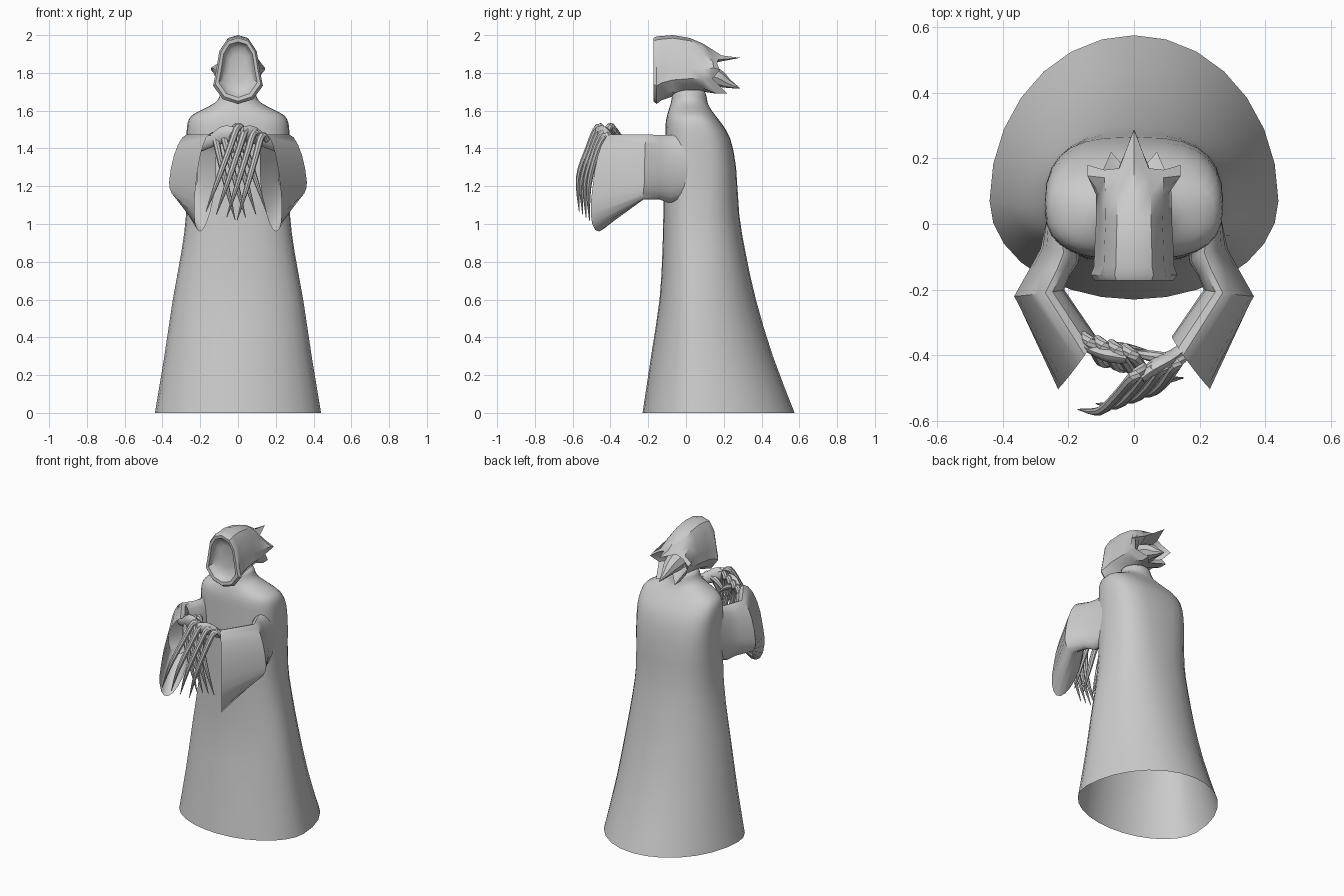
import bpy, bmesh, math
from mathutils import Vector as V

if "Cube" in bpy.data.objects:
    bpy.data.objects.remove(bpy.data.objects["Cube"])


def loft(name, rings, cap0=False, cap1=False, angle=40):
    """Skin a list of equal-length closed rings."""
    bm = bmesh.new()
    vs = [[bm.verts.new(p) for p in r] for r in rings]
    n = len(vs[0])
    for a, b in zip(vs, vs[1:]):
        for i in range(n):
            j = (i + 1) % n
            bm.faces.new((a[i], a[j], b[j], b[i]))
    if cap0:
        bm.faces.new(vs[0])
    if cap1:
        bm.faces.new(vs[-1])
    bmesh.ops.recalc_face_normals(bm, faces=bm.faces)
    me = bpy.data.meshes.new(name)
    bm.to_mesh(me)
    bm.free()
    ob = bpy.data.objects.new(name, me)
    bpy.context.collection.objects.link(ob)
    bpy.ops.object.select_all(action='DESELECT')
    ob.select_set(True)
    bpy.context.view_layer.objects.active = ob
    bpy.ops.object.shade_smooth_by_angle(angle=math.radians(angle))
    return ob


def spline(keys, steps):
    """Catmull-Rom interpolation through tuples of numbers."""
    out = []
    for k in range(len(keys) - 1):
        p = [V(keys[max(0, min(len(keys) - 1, k + d))]) for d in (-1, 0, 1, 2)]
        for s in range(steps):
            t = s / steps
            out.append(0.5 * (2 * p[1] + (p[2] - p[0]) * t
                              + (2 * p[0] - 5 * p[1] + 4 * p[2] - p[3]) * t * t
                              + (3 * p[1] - p[0] - 3 * p[2] + p[3]) * t ** 3))
    return out + [V(keys[-1])]


def tube(name, keys, sides=8, flat=1.0):
    """Tapered limb through (x, y, z, radius) keys."""
    pts = spline(keys, 4)
    rings = []
    for i, p in enumerate(pts):
        t = (pts[min(i + 1, len(pts) - 1)] - pts[max(i - 1, 0)]).xyz.normalized()
        side = t.cross(V((0, 1, 0))).normalized()
        dep = t.cross(side)
        rings.append([p.xyz + p.w * (side * math.cos(a) + dep * flat * math.sin(a))
                      for a in (2 * math.pi * k / sides for k in range(sides))])
    return loft(name, rings, True, True)


def sgnpow(c, e):
    return math.copysign(abs(c) ** e, c)


# Robe: z, half width, front y, back y, y of widest point, squareness
robe = [(0, .44, -.23, .575, .07, 2), (.3, .39, -.185, .46, .06, 2),
        (.6, .345, -.14, .37, .05, 2.1), (.85, .30, -.125, .315, .05, 2.3),
        (1.05, .275, -.12, .282, .05, 2.5), (1.3, .27, -.115, .265, .06, 2.8),
        (1.45, .272, -.11, .235, .06, 2.8), (1.53, .268, -.108, .19, .05, 2.7),
        (1.575, .245, -.10, .155, .04, 2.5), (1.61, .18, -.09, .13, .03, 2.2),
        (1.64, .125, -.08, .115, .02, 2), (1.67, .10, -.075, .11, .015, 2),
        (1.70, .09, -.07, .10, .015, 2), (1.71, .07, -.05, .08, .015, 2)]
rings = []
for z, w, f, b, m, e in spline(robe, 2):
    ring = []
    for k in range(28):
        a = 2 * math.pi * k / 28
        c, s = sgnpow(math.cos(a), 2 / e), sgnpow(math.sin(a), 2 / e)
        ring.append((w * c, m + s * ((b - m) if s > 0 else (m - f)), z))
    rings.append(ring)
loft("robe", rings, cap1=True)


def mirror_half(half):
    """Close a half outline that starts and ends on x = 0."""
    return half + [(-x, y, z) for x, y, z in half[-2:0:-1]]


# Hood: rounded outline lofted backwards, ragged at the rear
outline = [(0, 1), (.45, .95), (.75, .78), (.9, .45), (1, .27), (.6, .07), (0, 0)]


def hood_ring(y, top, bottom, w):
    return mirror_half([(u * w, y, bottom + v * (top - bottom)) for u, v in outline])


ragged = [(0, .288, 1.88), (.045, .17, 1.87), (.09, .165, 1.85), (.142, .18, 1.815),
          (.105, .14, 1.77), (.07, .22, 1.69), (0, .14, 1.71)]
hood = [hood_ring(-.125, 1.90, 1.75, .05), hood_ring(-.135, 1.94, 1.70, .08),
        hood_ring(-.15, 1.955, 1.685, .092), hood_ring(-.17, 1.965, 1.67, .102),
        hood_ring(-.172, 1.985, 1.65, .12), hood_ring(-.155, 1.993, 1.635, .132),
        hood_ring(-.13, 1.995, 1.655, .122), hood_ring(-.07, 2.0, 1.675, .12),
        hood_ring(.02, 1.985, 1.69, .115), hood_ring(.09, 1.955, 1.70, .116),
        mirror_half([(x, y * .4 + .075, z + .012 * (z > 1.8)) for x, y, z in ragged]),
        mirror_half(ragged), hood_ring(.10, 1.85, 1.74, .07)]
loft("hood", hood, True, True, 35)
# Lower torn tip behind the hood
tube("hood_tail", [(0, .06, 1.80, .07), (0, .16, 1.775, .05), (0, .22, 1.745, .026),
                   (0, .285, 1.718, .002)])

# Sleeve sections: top, bottom, outer and inner points
sleeve = [((.22, 0, 1.48), (.21, 0, 1.14), (.265, .02, 1.3), (.16, -.06, 1.3)),
          ((.215, -.09, 1.47), (.235, -.09, 1.11), (.285, -.075, 1.28), (.17, -.12, 1.28)),
          ((.235, -.14, 1.47), (.26, -.14, 1.13), (.32, -.14, 1.25), (.20, -.16, 1.27)),
          ((.27, -.21, 1.475), (.29, -.225, 1.13), (.365, -.22, 1.22), (.215, -.20, 1.25)),
          ((.15, -.40, 1.475), (.20, -.46, .96), (.225, -.495, 1.19), (.12, -.345, 1.21))]


def sleeve_ring(sec, m):
    t, b, o, i = map(V, sec)
    c = (o + i) / 2
    ring = []
    for k in range(20):
        x, z = math.cos(math.pi * k / 10), math.sin(math.pi * k / 10)
        p = c + abs(x) * ((o if x > 0 else i) - c) + abs(z) * ((t if z > 0 else b) - c)
        ring.append((p.x * m, p.y, p.z))
    return ring


# Paired sleeves and clawed hands; the right-hand one crosses in front
for m, label, dy, reach in ((1, "front", 0, 0), (-1, "rear", .06, .02)):
    loft("sleeve_" + label, [sleeve_ring(s, m) for s in sleeve])
    tube("hand_" + label,
         [(m * .22, -.31, 1.41, .035), (m * .14, -.385 + dy * .2, 1.44, .032),
          (m * .07, -.43 + dy * .5, 1.475, .045), (m * .02, -.47 + dy, 1.485, .03)], 10, .5)
    for i in range(4):
        x0, x1 = .0 + .042 * i, -.17 + .055 * i + reach
        z0, z1 = 1.515 - .016 * i, 1.065 - .015 * i
        y0, y1 = -.465 + .012 * i + dy, -.565 + .018 * i + dy * 1.6
        path = [(x0 + .03, y0 + .03, z0 - .025, .015), (x0, y0, z0, .019),
                (x0 * .75 + x1 * .25, y0 - .05, z0 - .11, .017),
                (x0 * .4 + x1 * .6, y1 - .004, z0 - .27, .014), (x1, y1, z1, .002)]
        tube(f"finger_{label}_{i + 1}", [(m * x, y, z, r) for x, y, z, r in path])
    # Thumb tucked behind the palm
    tube("thumb_" + label,
         [(m * .10, -.41 + dy * .4, 1.46, .018), (m * .04, -.40 + dy * .4, 1.44, .016),
          (m * -.04, -.385, 1.37, .002)])
